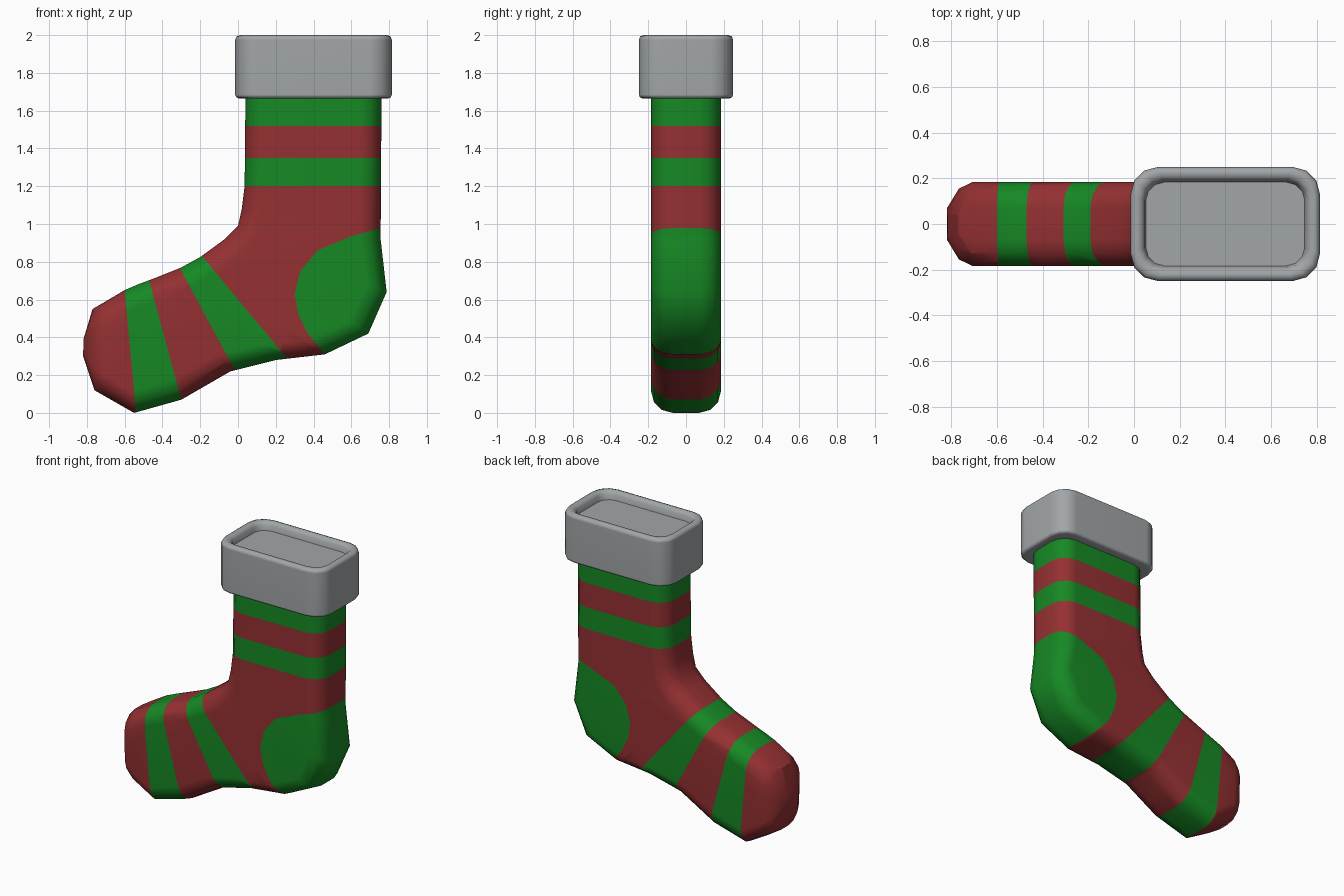
import bpy, bmesh, math
from mathutils import Vector

if "Cube" in bpy.data.objects:
    bpy.data.objects.remove(bpy.data.objects["Cube"])


def material(name, rgb):
    m = bpy.data.materials.new(name)
    m.diffuse_color = (*rgb, 1)
    m.use_nodes = True
    m.node_tree.nodes["Principled BSDF"].inputs["Base Color"].default_value = m.diffuse_color
    return m


red = material("red", (0.30, 0.030, 0.032))
green = material("green", (0.008, 0.25, 0.018))
grey = material("grey", (0.36, 0.38, 0.39))


def rounded_rect(hu, hv, r, seg=3):
    r = min(r, hu * 0.95, hv * 0.95)
    pts = []
    for k, (su, sv) in enumerate([(1, 1), (-1, 1), (-1, -1), (1, -1)]):
        for i in range(seg + 1):
            a = math.pi / 2 * (k + i / seg)
            pts.append((su * (hu - r) + r * math.cos(a), sv * (hv - r) + r * math.sin(a)))
    return pts


def loft(bm, rings):
    loops = [[bm.verts.new(p) for p in ring] for ring in rings]
    n = len(loops[0])
    for a, b in zip(loops, loops[1:]):
        for i in range(n):
            j = (i + 1) % n
            bm.faces.new((a[i], a[j], b[j], b[i]))
    bm.faces.new(loops[0])
    bm.faces.new(loops[-1])
    bmesh.ops.recalc_face_normals(bm, faces=bm.faces[:])


def finish(bm, name, mats, angle):
    me = bpy.data.meshes.new(name)
    bm.to_mesh(me)
    bm.free()
    for m in mats:
        me.materials.append(m)
    ob = bpy.data.objects.new(name, me)
    bpy.context.collection.objects.link(ob)
    bpy.ops.object.select_all(action='DESELECT')
    ob.select_set(True)
    bpy.context.view_layer.objects.active = ob
    bpy.ops.object.shade_smooth_by_angle(angle=math.radians(angle))
    wn = ob.modifiers.new("weighted_normals", 'WEIGHTED_NORMAL')
    wn.keep_sharp = True
    return ob


# Sock: cross-sections from leg to toe (instep x, z, sole x, z, half width)
W = 0.185
sections = [
    (0.04, 1.72, 0.76, 1.72, W), (0.035, 1.20, 0.757, 1.20, W),
    (0.02, 1.08, 0.755, 0.92, W), (0.0, 0.99, 0.787, 0.64, W),
    (-0.07, 0.92, 0.69, 0.42, W), (-0.20, 0.825, 0.46, 0.31, W),
    (-0.30, 0.77, 0.20, 0.28, W), (-0.45, 0.71, -0.04, 0.22, W),
    (-0.53, 0.68, -0.30, 0.07, W), (-0.60, 0.65, -0.55, 0.0, W),
    (-0.71, 0.585, -0.69, 0.08, W), (-0.77, 0.55, -0.76, 0.12, 0.155),
    (-0.818, 0.39, -0.82, 0.30, 0.07),
]
rings = []
for fx, fz, bx, bz, w in sections:
    front, back = Vector((fx, 0, fz)), Vector((bx, 0, bz))
    mid, axis = (front + back) / 2, (back - front).normalized()
    rings.append([mid + axis * u + Vector((0, v, 0))
                  for u, v in rounded_rect((back - front).length / 2, w, 0.115)])
bm = bmesh.new()
loft(bm, rings)


def paint(lines):
    """Cut along lines in the side view; faces left of all of them turn green."""
    active = [f for f in bm.faces if f.material_index == 0]
    for f in active:
        f.material_index = 2
    for x0, z0, x1, z1 in lines:
        co = Vector((x0, 0, z0))
        no = Vector((z0 - z1, 0, x1 - x0)).normalized()
        faces = [f for f in bm.faces if f.material_index == 2]
        edges = list({e for f in faces for e in f.edges})
        verts = list({v for f in faces for v in f.verts})
        bmesh.ops.bisect_plane(bm, geom=verts + edges + faces, dist=1e-5,
                               plane_co=co, plane_no=no)
        for f in bm.faces:
            if f.material_index == 2 and (f.calc_center_median() - co).dot(no) < 0:
                f.material_index = 0
    for f in bm.faces:
        if f.material_index == 2:
            f.material_index = 1


# Leg stripes
paint([(0, 1.52, 1, 1.52)])
paint([(0, 1.20, 1, 1.20), (1, 1.35, 0, 1.35)])
# Foot stripes
paint([(0.20, 0.36, -0.19, 0.83), (-0.31, 0.77, -0.04, 0.27)])
paint([(-0.30, 0.07, -0.47, 0.70), (-0.60, 0.65, -0.54, 0.01)])
# Heel patch
heel = [(0.76, 0.98), (0.60, 0.935), (0.42, 0.86), (0.33, 0.75),
        (0.30, 0.63), (0.32, 0.52), (0.37, 0.42), (0.46, 0.31)]
paint([(*p, *q) for p, q in zip(heel, heel[1:])])
finish(bm, "sock", [red, green], 60)

# Cuff: rounded band with a rolled rim and shallow recess (inset, z)
profile = [(0.06, 1.665), (0.02, 1.665), (0.006, 1.671), (0, 1.685), (0, 1.975),
           (0.008, 1.993), (0.025, 2.0), (0.045, 1.996), (0.06, 1.98),
           (0.067, 1.945)]
bm = bmesh.new()
loft(bm, [[Vector((0.4 + u, v, z)) for u, v in
           rounded_rect(0.415 - d, 0.25 - d, 0.12 - d * 0.6)] for d, z in profile])
finish(bm, "cuff", [grey], 50)
